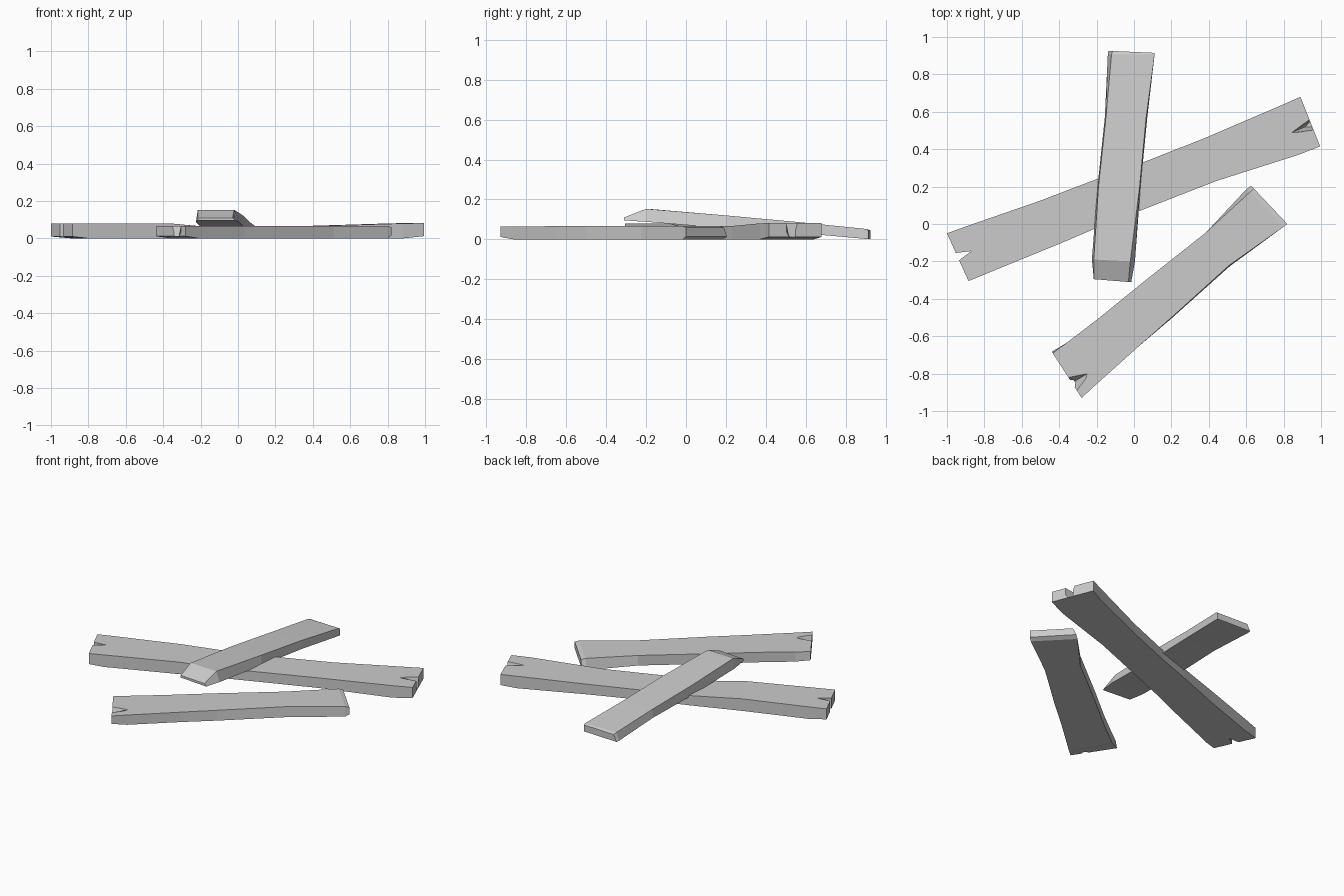
import bpy, bmesh
from mathutils import Vector

if "Cube" in bpy.data.objects:
    bpy.data.objects.remove(bpy.data.objects["Cube"])


def mesh_object(name, bm):
    bmesh.ops.recalc_face_normals(bm, faces=bm.faces)
    me = bpy.data.meshes.new(name)
    bm.to_mesh(me)
    bm.free()
    ob = bpy.data.objects.new(name, me)
    bpy.context.collection.objects.link(ob)
    return ob


def plank(name, stations):
    """Loft four-sided sections: left xy, right xy, bottom z, top z, bottom flare left/right."""
    bm = bmesh.new()
    rings = []
    for l, r, zb, zt, fl, fr in stations:
        l, r = Vector(l), Vector(r)
        d = (r - l).normalized()
        bl, br = l - d * fl, r + d * fr
        pts = [(*bl, zb), (*br, zb), (*r, zt), (*l, zt)]
        rings.append([bm.verts.new(p) for p in pts])
    for a, b in zip(rings, rings[1:]):
        for i in range(4):
            j = (i + 1) % 4
            bm.faces.new((a[i], a[j], b[j], b[i]))
    bm.faces.new(rings[0])
    bm.faces.new(rings[-1])
    return mesh_object(name, bm)


def split(ob, a, b, tip, floor, zt, slope):
    """Cut a V-shaped split into a plank end; slope draws the tip back at the floor."""
    a, b, tip = Vector(a), Vector(b), Vector(tip)
    mid = (a + b) / 2
    out = mid - tip
    a2, b2 = tip + (a - tip) * 1.5, tip + (b - tip) * 1.5
    low = tip + out * slope
    over = 0.02
    k = over / (zt - floor)
    high = tip - out * slope * k
    bm = bmesh.new()
    lo = [bm.verts.new((*p, floor)) for p in (a2, b2, low)]
    hi = [bm.verts.new((*p, zt + over)) for p in (a2, b2, high)]
    bm.faces.new(lo)
    bm.faces.new(hi)
    for i in range(3):
        j = (i + 1) % 3
        bm.faces.new((lo[i], lo[j], hi[j], hi[i]))
    cutter = mesh_object("split_cutter", bm)
    m = ob.modifiers.new("split", 'BOOLEAN')
    m.operation, m.solver, m.object = 'DIFFERENCE', 'EXACT', cutter
    bpy.context.view_layer.objects.active = ob
    bpy.ops.object.modifier_apply(modifier=m.name)
    bpy.data.objects.remove(cutter)


# long plank lying on the ground
long_plank = plank("long_plank", [
    ((-1.0, -.05), (-.885, -.305), .01, .08, 0, 0),
    ((-.89, -.01), (-.80, -.27), 0, .08, 0, 0),
    ((-.50, .125), (-.36, -.09), 0, .08, 0, 0),
    ((-.20, .24), (-.21, -.025), 0, .065, 0, 0),
    ((.05, .33), (.03, .07), 0, .065, 0, 0),
    ((.38, .46), (.44, .23), 0, .067, 0, 0),
    ((.80, .64), (.88, .37), 0, .08, 0, 0),
    ((.89, .68), (.995, .415), .012, .082, 0, 0),
])
split(long_plank, (-.955, -.155), (-.93, -.19), (-.87, -.145), -.02, .08, 0)
split(long_plank, (.935, .56), (.96, .505), (.845, .49), .012, .08, .7)

# short plank lying on the ground
short_plank = plank("short_plank", [
    ((-.435, -.69), (-.28, -.93), .012, .065, .008, 0),
    ((-.36, -.635), (-.21, -.865), 0, .065, 0, 0),
    ((-.19, -.505), (.03, -.65), 0, .066, 0, 0),
    ((.05, -.31), (.20, -.50), 0, .067, 0, .004),
    ((.385, -.045), (.51, -.22), 0, .067, 0, .006),
    ((.62, .17), (.80, -.015), 0, .067, .025, 0),
    ((.64, .19), (.82, 0), .015, .06, .02, 0),
])
split(short_plank, (-.355, -.815), (-.305, -.885), (-.25, -.80), .01, .066, .75)

# leaning plank resting across the long one
plank("leaning_plank", [
    ((-.215, -.295), (-.03, -.31), .095, .11, 0, .015),
    ((-.215, -.19), (-.02, -.20), .088, .153, .01, .025),
    ((-.19, .20), (.03, .20), .056, .12, .005, .005),
    ((-.15, .57), (.065, .57), .032, .086, .006, .006),
    ((-.12, .905), (.11, .905), .002, .052, .02, 0),
    ((-.115, .925), (.11, .915), .002, .045, .022, 0),
])
